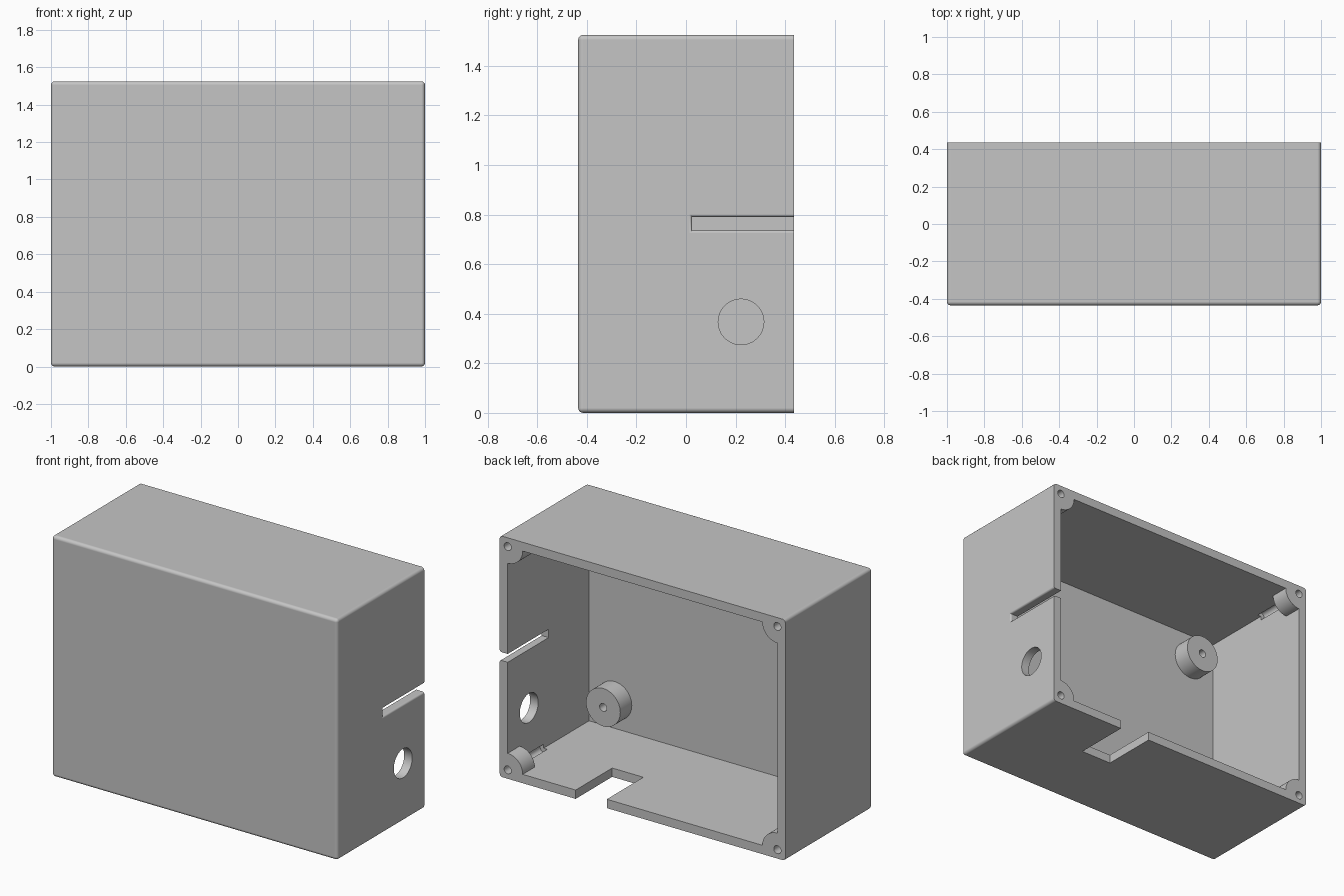
import bpy
import bmesh
import math
from mathutils import Matrix, Vector

if "Cube" in bpy.data.objects:
    bpy.data.objects.remove(bpy.data.objects["Cube"], do_unlink=True)

WIDTH, DEPTH, HEIGHT = 2.0, 0.87, 1.525
WALL = 0.056
BACK = DEPTH / 2
MID = HEIGHT / 2

grey = bpy.data.materials.new("plain grey")
grey.use_nodes = True
colour = (0.56, 0.56, 0.56, 1)
grey.diffuse_color = colour
grey.node_tree.nodes["Principled BSDF"].inputs["Base Color"].default_value = colour


def finish(name, bm):
    bmesh.ops.recalc_face_normals(bm, faces=bm.faces)
    mesh = bpy.data.meshes.new(name)
    bm.to_mesh(mesh)
    bm.free()
    mesh.materials.append(grey)
    obj = bpy.data.objects.new(name, mesh)
    bpy.context.collection.objects.link(obj)
    return obj


def block(name, low, high, round_edges=0):
    """Box between two corners; optionally round every edge off the back."""
    low, high = Vector(low), Vector(high)
    bm = bmesh.new()
    place = Matrix.Translation((low + high) / 2) @ Matrix.Diagonal((high - low).to_4d())
    bmesh.ops.create_cube(bm, size=1, matrix=place)
    if round_edges:
        edges = [e for e in bm.edges
                 if any(v.co.y < high.y - 0.01 for v in e.verts)]
        bmesh.ops.bevel(bm, geom=edges, offset=round_edges, segments=5,
                        profile=0.5, affect='EDGES')
    return finish(name, bm)


def rod(name, centre, radius, length, axis='Y', sides=48):
    """Cylinder centred on a point, lying along X or Y."""
    turn = Matrix.Rotation(math.pi / 2, 4, 'X' if axis == 'Y' else 'Y')
    bm = bmesh.new()
    bmesh.ops.create_cone(bm, cap_ends=True, segments=sides, radius1=radius,
                          radius2=radius, depth=length,
                          matrix=Matrix.Translation(centre) @ turn)
    return finish(name, bm)


def rod_between(name, x, z, y0, y1, radius, sides=48):
    return rod(name, (x, (y0 + y1) / 2, z), radius, y1 - y0, 'Y', sides)


def cut(target, tool):
    mod = target.modifiers.new("cut", 'BOOLEAN')
    mod.operation = 'DIFFERENCE'
    mod.solver = 'EXACT'
    mod.object = tool
    bpy.context.view_layer.objects.active = target
    bpy.ops.object.modifier_apply(modifier=mod.name)
    bpy.data.objects.remove(tool, do_unlink=True)


def corners(dx, dz):
    return [(sx * dx, MID + sz * dz) for sx in (-1, 1) for sz in (-1, 1)]


# Outer body, open at the back
enclosure = block("enclosure", (-WIDTH / 2, -BACK, 0), (WIDTH / 2, BACK, HEIGHT), 0.02)

# Cavity, with the screw posts and mounting bosses left standing
in_x, in_z = WIDTH / 2 - WALL, MID - WALL
cavity = block("cavity", (-in_x, -BACK + WALL, WALL), (in_x, BACK + 0.2, HEIGHT - WALL))
post_spots = corners(in_x, in_z)
boss_spots = corners(0.765, 0.53)
boss_face = -BACK + WALL + 0.115
for x, z in post_spots:
    cut(cavity, rod_between("post", x, z, BACK - 0.12, BACK + 0.4, 0.105))
for x, z in boss_spots:
    cut(cavity, rod_between("boss", x, z, -BACK - 0.1, boss_face, 0.12))
cut(enclosure, cavity)

# Screw holes; the post holes run on as grooves in the corners
for x, z in post_spots:
    cut(enclosure, rod_between("post_hole", x, z, BACK - 0.36, BACK + 0.1, 0.025, 24))
for x, z in boss_spots:
    cut(enclosure, rod_between("boss_hole", x, z, boss_face - 0.1, boss_face + 0.05, 0.025, 24))

# Side cable hole, side slot and floor notch
cut(enclosure, rod("cable_hole", (WIDTH / 2, 0.222, 0.367), 0.092, 0.3, 'X'))
slot_y, slot_low, slot_high = 0.025, 0.737, 0.79
cut(enclosure, block("slot", (0.85, slot_y, slot_low), (1.1, BACK + 0.1, slot_high)))
cut(enclosure, block("notch", (0.25, 0.07, -0.1), (0.468, BACK + 0.1, 0.1)))

# Rounded outer lip of the slot
bm = bmesh.new()
bm.from_mesh(enclosure.data)
lip = [e for e in bm.edges
       if all(abs(v.co.x - WIDTH / 2) < 0.001 and v.co.y > slot_y - 0.001
              and slot_low - 0.001 < v.co.z < slot_high + 0.001 for v in e.verts)
       and e.calc_face_angle(0) > 1
       and not all(v.co.y > BACK - 0.001 for v in e.verts)]
bmesh.ops.bevel(bm, geom=lip, offset=0.012, segments=4, profile=0.5, affect='EDGES')
bm.to_mesh(enclosure.data)
bm.free()

# Smooth curves, crisp corners and flat walls
bpy.ops.object.select_all(action='DESELECT')
enclosure.select_set(True)
bpy.context.view_layer.objects.active = enclosure
bpy.ops.object.shade_smooth_by_angle(angle=math.radians(30))
weighted = enclosure.modifiers.new("flat_walls", 'WEIGHTED_NORMAL')
weighted.keep_sharp = True
